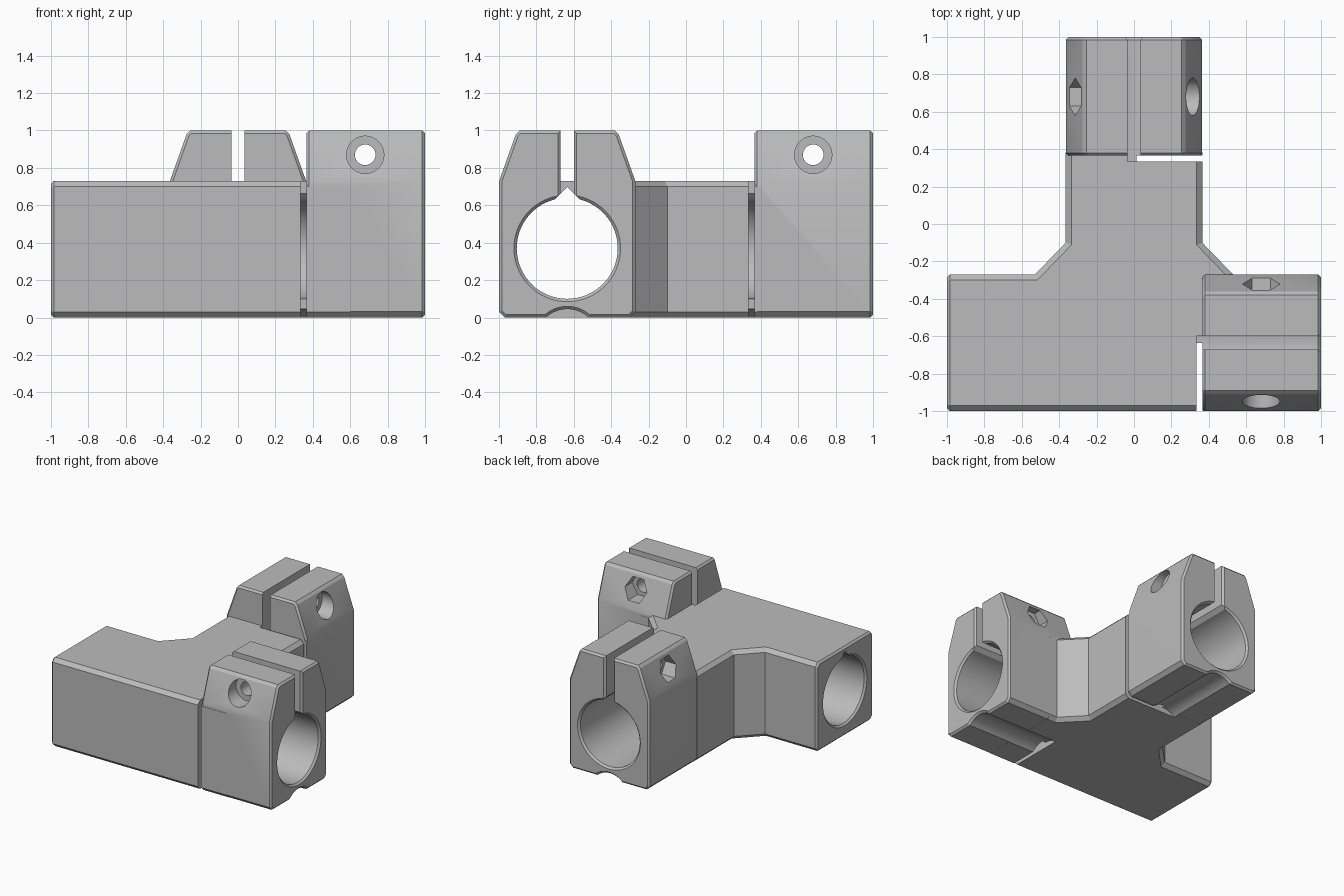
import bpy, bmesh, math
from mathutils import Matrix, Vector

if "Cube" in bpy.data.objects:
    bpy.data.objects.remove(bpy.data.objects["Cube"], do_unlink=True)

GREY = (0.5, 0.5, 0.5, 1.0)
grey = bpy.data.materials.new("matte grey")
grey.use_nodes = True
grey.diffuse_color = GREY
grey.node_tree.nodes["Principled BSDF"].inputs["Base Color"].default_value = GREY

HALF = 0.365      # half width of each arm
BORE_Z = 0.37     # height of the tube axis
BOLT = (0.68, 0.87)
SLIT = (0.335, 0.365)


def finish(bm, name, matrix=Matrix()):
    bmesh.ops.recalc_face_normals(bm, faces=bm.faces)
    bm.transform(matrix)
    mesh = bpy.data.meshes.new(name)
    bm.to_mesh(mesh)
    bm.free()
    mesh.materials.append(grey)
    obj = bpy.data.objects.new(name, mesh)
    bpy.context.collection.objects.link(obj)
    return obj


def loft(rings):
    """Closed solid through a row of matching point rings."""
    bm = bmesh.new()
    rows = [[bm.verts.new(p) for p in ring] for ring in rings]
    n = len(rows[0])
    for a, b in zip(rows, rows[1:]):
        for i in range(n):
            j = (i + 1) % n
            bm.faces.new((a[i], a[j], b[j], b[i]))
    bm.faces.new(rows[0])
    bm.faces.new(rows[-1])
    bmesh.ops.recalc_face_normals(bm, faces=bm.faces)
    return bm


def along(profile, start, end):
    """Extrude a (side, height) profile along the arm."""
    return loft([[(x, u, z) for u, z in profile] for x in (start, end)])


def upright(plan, low, high):
    return loft([[(x, y, z) for x, y in plan] for z in (low, high)])


def circle(radius, sides):
    return [(radius * math.cos(math.tau * i / sides), radius * math.sin(math.tau * i / sides))
            for i in range(sides)]


def round_x(stations, height, sides=72):
    """Turned shape along the arm from (position, radius) stations."""
    return loft([[(x, u, height + w) for u, w in circle(r, sides)] for x, r in stations])


def round_y(start, end, radius, sides):
    """Cylinder across the arm at the bolt position."""
    return loft([[(BOLT[0] + a, y, BOLT[1] + b) for a, b in circle(radius, sides)]
                 for y in (start, end)])


def bevel(bm, edges, width):
    bmesh.ops.bevel(bm, geom=edges, offset=width, segments=1, affect='EDGES')


def boolean(target, tool, operation):
    tool.hide_render = True
    mod = target.modifiers.new(operation.lower(), 'BOOLEAN')
    mod.operation, mod.object, mod.solver = operation, tool, 'EXACT'
    bpy.context.view_layer.objects.active = target
    bpy.ops.object.modifier_apply(modifier=mod.name)
    bpy.data.objects.remove(tool, do_unlink=True)


# Tee-shaped body with gussets in the inner corners
plan = [(-1, -1), (0.6, -1), (0.6, -0.27), (0.53, -0.27), (HALF, -0.1), (HALF, 0.381),
        (-HALF, 0.381), (-HALF, -0.1), (-0.53, -0.27), (-1, -0.27)]
bm = upright(plan, 0, 0.73)


def is_cap(edge):
    a, b = (v.co for v in edge.verts)
    return any(abs(a[k] - at) < 1e-4 and abs(b[k] - at) < 1e-4
               for k, at in ((0, -1), (0, 0.6), (1, 0.381)))


bevel(bm, [e for e in bm.edges
           if abs(e.verts[0].co.z - e.verts[1].co.z) < 1e-4 and not is_cap(e)], 0.03)
bevel(bm, [e for e in bm.edges if all(v.co.x < -0.9999 for v in e.verts)], 0.015)
body = finish(bm, "tee_clamp_connector")

# The two clamp arms share one local frame, pointing along x
arms = (Matrix.Translation((0, -0.635, 0)), Matrix.Rotation(math.pi / 2, 4, 'Z'))

# Tall clamp blocks
side = [(0.334, 0.001), (0.364, 0.031), (0.364, 0.73), (0.275, 0.98), (0.255, 1)]
block = side + [(-u, z) for u, z in reversed(side)]
for arm in arms:
    bm = along(block, SLIT[1], 1)
    bevel(bm, [e for e in bm.edges if abs(e.verts[0].co.x - e.verts[1].co.x) < 1e-4], 0.015)
    boolean(body, finish(bm, "clamp_block", arm), 'UNION')

# Bores, clamping slots, flexible hinges and bolt holes
tip = [(0, 0.697), (0.1, 0.597), (0, 0.4), (-0.1, 0.597)]
slot = [(SLIT[0], -0.035), (0.985, -0.035), (1.02, -0.07),
        (1.02, 0.07), (0.985, 0.035), (SLIT[0], 0.035)]
slit = [(SLIT[0], -0.5), (SLIT[1], -0.5), (SLIT[1], 0), (SLIT[0], 0)]
for index, arm in enumerate(arms):
    mouth = [(0.985, 0.27), (1.02, 0.305)]
    inner = [(-1.02, 0.305), (-0.985, 0.27)] if index == 0 else [(-0.635, 0.27)]
    cutters = {
        "tube_bore": round_x(inner + mouth, BORE_Z),
        "bore_tip": along(tip, inner[0][0], 1.03),
        "clamp_slot": upright(slot, 0.5, 1.1),
        "side_slit": upright(slit, -0.1, 1.1),
        "hinge_groove": round_x([(SLIT[0], 0.165), (0.985, 0.165), (1.02, 0.2)], -0.12),
        "bolt_head_recess": round_y(-0.5, -0.22, 0.1, 40),
        "nut_recess": round_y(0.22, 0.5, 0.1, 6),
        "bolt_hole": round_y(-0.4, 0.4, 0.055, 32),
    }
    for name, shape in cutters.items():
        boolean(body, finish(shape, name, arm), 'DIFFERENCE')

# Smooth bores, crisp edges
bpy.ops.object.select_all(action='DESELECT')
body.select_set(True)
bpy.context.view_layer.objects.active = body
bpy.ops.object.shade_smooth_by_angle(angle=math.radians(20))
